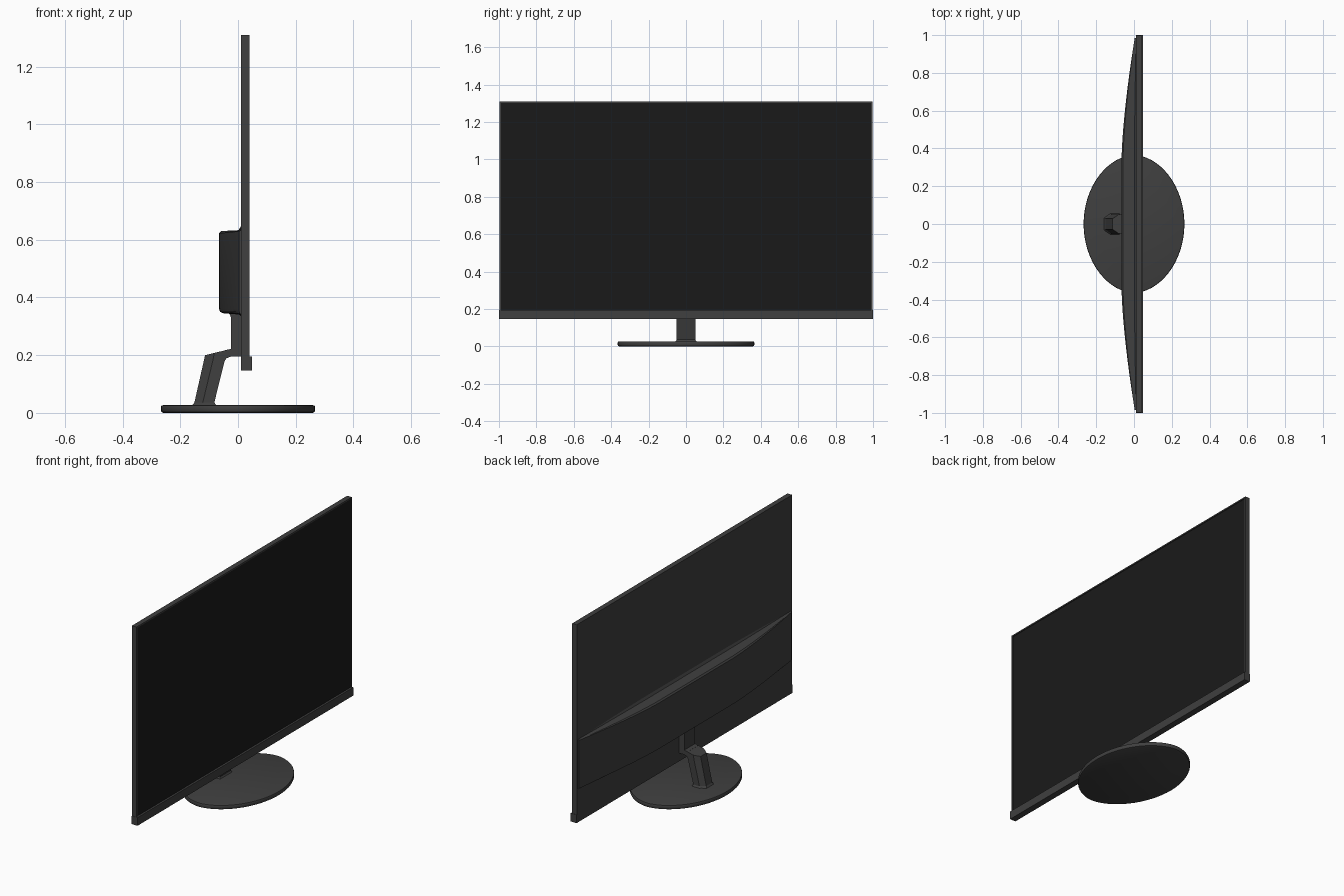
import bpy, bmesh, math

if "Cube" in bpy.data.objects:
    bpy.data.objects.remove(bpy.data.objects["Cube"])


def material(name, v):
    m = bpy.data.materials.new(name)
    m.diffuse_color = (v, v, v, 1)
    m.use_nodes = True
    m.node_tree.nodes["Principled BSDF"].inputs["Base Color"].default_value = m.diffuse_color
    return m


CASE = material("dark_plastic", 0.05)
GLASS = material("black_screen", 0.01)


def loft(name, rings, mat, smooth=None):
    """Closed solid through a list of equal-length rings of points."""
    bm = bmesh.new()
    rows = [[bm.verts.new(p) for p in ring] for ring in rings]
    n = len(rows[0])
    for a, b in zip(rows, rows[1:]):
        for i in range(n):
            j = (i + 1) % n
            bm.faces.new((a[i], a[j], b[j], b[i]))
    bm.faces.new(rows[0])
    bm.faces.new(rows[-1])
    bmesh.ops.recalc_face_normals(bm, faces=bm.faces)
    me = bpy.data.meshes.new(name)
    bm.to_mesh(me)
    bm.free()
    me.materials.append(mat)
    ob = bpy.data.objects.new(name, me)
    bpy.context.collection.objects.link(ob)
    if smooth:
        bpy.ops.object.select_all(action='DESELECT')
        ob.select_set(True)
        bpy.context.view_layer.objects.active = ob
        bpy.ops.object.shade_smooth_by_angle(angle=math.radians(smooth))
    return ob


def extrude_y(name, profile, half, mat):
    return loft(name, [[(x, y, z) for x, z in profile] for y in (-half, half)], mat)


def box(name, x0, x1, half, z0, z1, mat):
    return extrude_y(name, [(x0, z0), (x1, z0), (x1, z1), (x0, z1)], half, mat)


# Panel housing, with a shallow recess on the +x face for the screen
housing = box("panel_housing", 0.01, 0.04, 0.998, 0.15, 1.31, CASE)
housing.data.materials.append(GLASS)
bm = bmesh.new()
bm.from_mesh(housing.data)
bm.faces.ensure_lookup_table()
bm.normal_update()
front = [f for f in bm.faces if f.normal.x > 0.9]
bmesh.ops.inset_region(bm, faces=front, thickness=0.011)
bmesh.ops.inset_region(bm, faces=front, thickness=0.001, depth=-0.004)
front[0].material_index = 1
bm.to_mesh(housing.data)
bm.free()

# Chin strip along the lower edge
box("bottom_bezel", 0.01, 0.048, 1.0, 0.147, 0.195, CASE)

# Curved electronics bulge on the back
rings = []
for i in range(-24, 25):
    y = 0.985 * i / 24
    t = max(0, (abs(y) - 0.34) / 0.645)
    d = -0.066 + 0.07 * t ** 1.5
    k = (0.012 - d) / 0.078
    rings.append([(0.012, y, 0.635 + 0.015 * k), (0.012 - 0.01 * k, y, 0.633),
                  (d + 0.008 * k, y, 0.63), (d, y, 0.63 - 0.008 * k),
                  (d, y, 0.36), (d + 0.004 * k, y, 0.35),
                  (d + 0.016 * k, y, 0.345), (0.012 - 0.01 * k, y, 0.341),
                  (0.012, y, 0.335)])
loft("back_bulge", rings, CASE, 30)

# Neck plate and elbow
extrude_y("neck_bracket", [(-0.045, 0.217), (-0.024, 0.222), (-0.024, 0.33),
                           (-0.029, 0.342), (-0.04, 0.35), (0.012, 0.35),
                           (0.012, 0.195), (-0.025, 0.195), (-0.04, 0.189),
                           (-0.047, 0.178)], 0.05, CASE)


# Leaning arm: six-sided section with tapered rear corners, flared foot
def section(front, mid, rear, wide=0.05, narrow=0.028):
    pts = [(front, wide), (mid, wide), (rear, narrow)]
    return [(x, y, z) for (x, z), y in pts] + \
           [(x, -y, z) for (x, z), y in reversed(pts)]


loft("leaning_arm", [
    section((-0.074, 0.024), (-0.125, 0.024), (-0.16, 0.024), 0.058, 0.034),
    section((-0.082, 0.036), (-0.122, 0.036), (-0.151, 0.036)),
    section((-0.047, 0.178), (-0.088, 0.178), (-0.119, 0.178)),
    section((-0.043, 0.217), (-0.082, 0.208), (-0.114, 0.2)),
], CASE)

# Oval base with softened rims
base = []
for inset, z in [(0.008, 0), (0.002, 0.003), (0, 0.007), (0, 0.021),
                 (0.002, 0.025), (0.008, 0.027)]:
    ring = []
    for i in range(64):
        a = math.tau * i / 64
        c = math.cos(a)
        ring.append((math.copysign(abs(c) ** 1.08, c) * (0.267 - inset),
                     math.sin(a) * (0.365 - inset), z))
    base.append(ring)
loft("oval_base", base, CASE, 35)
